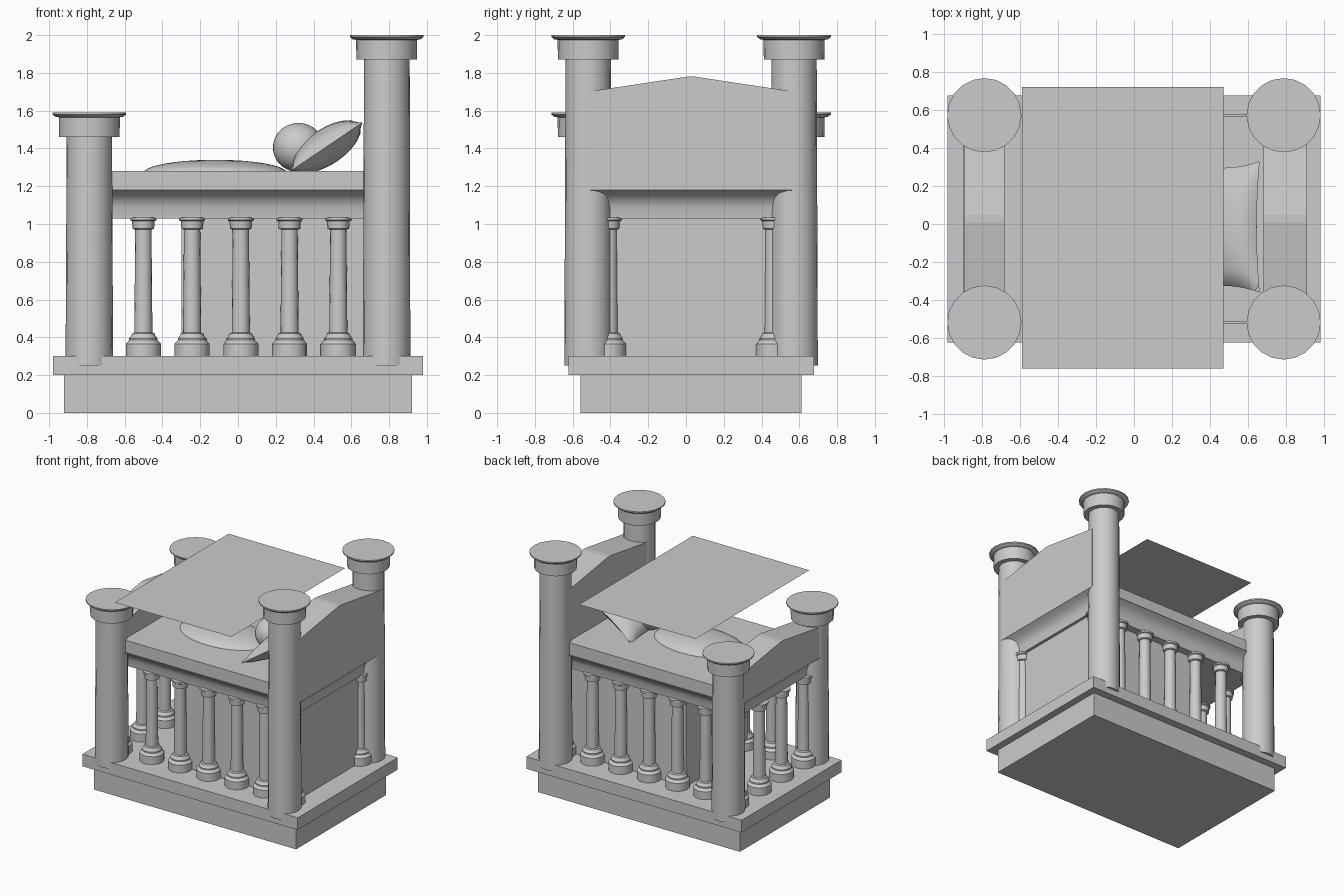
import bpy, bmesh, math
from mathutils import Matrix, Vector

if "Cube" in bpy.data.objects:
    bpy.data.objects.remove(bpy.data.objects["Cube"])

YC = 0.027  # centre line of the tomb


def add(name, bm, smooth=None):
    bmesh.ops.recalc_face_normals(bm, faces=bm.faces)
    me = bpy.data.meshes.new(name)
    bm.to_mesh(me)
    bm.free()
    ob = bpy.data.objects.new(name, me)
    bpy.context.collection.objects.link(ob)
    if smooth:
        bpy.ops.object.select_all(action='DESELECT')
        ob.select_set(True)
        bpy.context.view_layer.objects.active = ob
        bpy.ops.object.shade_smooth_by_angle(angle=math.radians(smooth))
    return ob


def loft(name, rings, smooth=None):
    """Join rings of points and cap both ends."""
    bm = bmesh.new()
    vs = [[bm.verts.new(p) for p in r] for r in rings]
    n = len(vs[0])
    for a, b in zip(vs, vs[1:]):
        for i in range(n):
            j = (i + 1) % n
            bm.faces.new((a[i], a[j], b[j], b[i]))
    bm.faces.new(vs[0])
    bm.faces.new(vs[-1])
    return add(name, bm, smooth)


def lathe(name, x, y, profile, n):
    ang = [2 * math.pi * i / n for i in range(n)]
    return loft(name, [[(x + r * math.cos(a), y + r * math.sin(a), z) for a in ang]
                       for r, z in profile], 30)


def rect(x0, x1, y0, y1, z):
    return [(x0, y0, z), (x1, y0, z), (x1, y1, z), (x0, y1, z)]


def box(name, x0, x1, y0, y1, z0, z1):
    return loft(name, [rect(x0, x1, y0, y1, z0), rect(x0, x1, y0, y1, z1)])


# stepped plinth
box("plinth_lower", -0.92, 0.92, YC - 0.585, YC + 0.585, 0, 0.2)
box("plinth_upper", -0.98, 0.98, YC - 0.65, YC + 0.65, 0.2, 0.3)

# corner columns: short at the foot, tall at the head
for x, top in ((-0.787, 1.59), (0.787, 2.0)):
    for y in (YC - 0.545, YC + 0.545):
        lathe("corner_column", x, y,
              [(0.126, 0.25), (0.12, top - 0.13), (0.16, top - 0.13), (0.162, top - 0.025),
               (0.18, top - 0.022), (0.195, top - 0.01), (0.195, top)], 20)

# balusters along the sides and the ends
BALUSTER = [(0.093, 0.3), (0.093, 0.365), (0.075, 0.385), (0.075, 0.395), (0.063, 0.41),
            (0.06, 0.42), (0.048, 0.425), (0.043, 0.97), (0.057, 0.975), (0.06, 1.015),
            (0.069, 1.02), (0.069, 1.035)]
spots = [(0.015 + 0.258 * i, YC + s * 0.43) for i in range(-2, 3) for s in (-1, 1)]
spots += [(-0.787, YC + d) for d in (-0.435, -0.145, 0.145, 0.435)]
spots += [(0.787, YC + d) for d in (-0.435, 0.435)]
for x, y in spots:
    lathe("baluster", x, y, BALUSTER, 16)

# solid core carrying the head end
box("core_block", -0.3, 0.8, YC - 0.40, YC + 0.40, 0.3, 1.04)

# bed slab with a cove underneath
cove = [(0.085, 1.03), (0.08, 1.09), (0.065, 1.13), (0.035, 1.16), (0.0, 1.18)]
loft("bed_cove", [rect(-0.9 + d, 0.91 - d, YC - 0.55 + d, YC + 0.55 - d, z)
                  for d, z in cove], 30)
box("mattress", -0.7, 0.7, YC - 0.54, YC + 0.54, 1.18, 1.28)


# gabled end boards
def board(name, x0, x1, side, peak):
    prof = [(-0.55, 1.18), (0.55, 1.18), (0.55, side), (0.02, peak), (-0.02, peak), (-0.55, side)]
    loft(name, [[(x, YC + y, z) for y, z in prof] for x in (x0, x1)])


board("headboard", 0.68, 0.91, 1.70, 1.78)
board("footboard", -0.89, -0.68, 1.42, 1.50)


# raised cover and round head on the bed
def ball(name, loc, scale):
    bm = bmesh.new()
    m = Matrix.Translation(loc) @ Matrix.Diagonal((*scale, 1))
    bmesh.ops.create_uvsphere(bm, u_segments=32, v_segments=20, radius=1, matrix=m)
    add(name, bm, 60)


ball("blanket_mound", (-0.12, 0.0, 1.27), (0.38, 0.24, 0.07))
ball("round_head", (0.32, 0.0, 1.405), (0.135, 0.135, 0.13))

# leaning pillow with pinched corners
bm = bmesh.new()
N = 16
tilt = Matrix.Translation((0.47, -0.015, 1.41)) @ Matrix.Rotation(-math.radians(34), 4, 'Y')
for s in (-1, 1):
    grid = []
    for i in range(N + 1):
        row = []
        for j in range(N + 1):
            u, v = 2 * i / N - 1, 2 * j / N - 1
            h = 0.095 * ((1 - u * u) * (1 - v * v)) ** 0.55
            p = Vector((0.23 * u * (1 - 0.08 * (1 - v * v)),
                        0.345 * v * (1 - 0.1 * (1 - u * u)), s * h))
            row.append(bm.verts.new(tilt @ p))
        grid.append(row)
    for i in range(N):
        for j in range(N):
            bm.faces.new((grid[i][j], grid[i + 1][j], grid[i + 1][j + 1], grid[i][j + 1]))
bmesh.ops.remove_doubles(bm, verts=bm.verts, dist=0.0005)
add("pillow", bm, 60)

# flat sheet hanging above the bed
bm = bmesh.new()
bm.faces.new([bm.verts.new(p) for p in rect(-0.59, 0.47, -0.76, 0.72, 1.705)])
add("canopy_sheet", bm)
